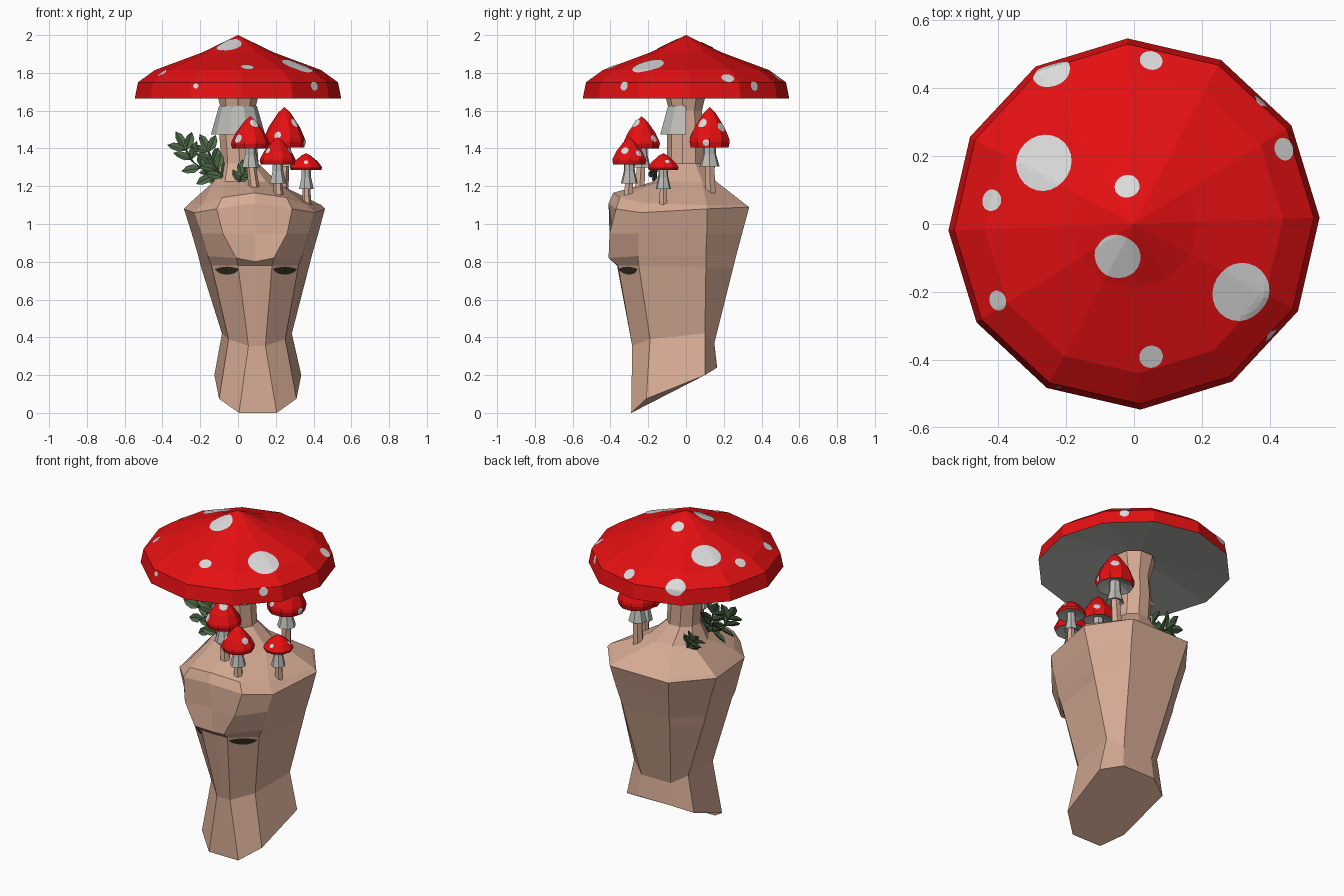
import bpy, bmesh, math, random
from math import sin, cos, pi, radians
from mathutils import Vector
from mathutils.bvhtree import BVHTree

if "Cube" in bpy.data.objects:
    bpy.data.objects.remove(bpy.data.objects["Cube"])

random.seed(4)


def material(name, rgb):
    m = bpy.data.materials.new(name)
    m.diffuse_color = (*rgb, 1)
    m.use_nodes = True
    m.node_tree.nodes["Principled BSDF"].inputs["Base Color"].default_value = m.diffuse_color
    return m


SKIN = material("tan flesh", (0.68, 0.41, 0.30))
RED = material("cap red", (0.78, 0.005, 0.006))
WHITE = material("spot white", (0.70, 0.70, 0.70))
GREY = material("gill grey", (0.50, 0.50, 0.48))
GREEN = material("leaf green", (0.07, 0.135, 0.06))
DARK = material("eye dark", (0.03, 0.024, 0.012))


def finish(name, bm, mats):
    bmesh.ops.remove_doubles(bm, verts=bm.verts, dist=1e-5)
    bmesh.ops.recalc_face_normals(bm, faces=bm.faces)
    me = bpy.data.meshes.new(name)
    bm.to_mesh(me)
    for m in mats:
        me.materials.append(m)
    bpy.context.collection.objects.link(bpy.data.objects.new(name, me))
    return BVHTree.FromBMesh(bm)


def loft(name, rings, mats, closed=True, second_from=None, ends=False):
    """Skin a list of point rings; bands from second_from use material 1."""
    bm = bmesh.new()
    vs = [[bm.verts.new(p) for p in r] for r in rings]
    n = len(rings[0])
    for i in range(len(vs) - 1):
        for j in range(n if closed else n - 1):
            k = (j + 1) % n
            f = bm.faces.new((vs[i][j], vs[i][k], vs[i + 1][k], vs[i + 1][j]))
            f.material_index = int(second_from is not None and i >= second_from)
    if ends:
        bm.faces.new(vs[0])
        bm.faces.new(vs[-1])
    return finish(name, bm, mats)


def circle(c, r, n, phase=0.0):
    return [(c[0] + r * cos(phase + 2 * pi * i / n),
             c[1] + r * sin(phase + 2 * pi * i / n), c[2]) for i in range(n)]


def spot(name, tree, origin, direction, r):
    """Thin round spot wrapped on a surface."""
    hit, nor, _, _ = tree.ray_cast(Vector(origin), Vector(direction).normalized())
    if hit is None:
        return
    u = nor.orthogonal().normalized()
    v = nor.cross(u)
    rings = []
    for k in range(6):
        ring = []
        for i in range(24):
            a = 2 * pi * i / 24
            p = hit + (u * cos(a) + v * sin(a)) * (r * k / 5)
            co, fn, _, _ = tree.find_nearest(p)
            ring.append(hit + nor * 0.003 if k == 0 else co + fn * 0.003)
        rings.append(ring)
    loft(name, rings, [WHITE])


# --- head, neck and main stem: half sections (x, y, z) mirrored about the face centre
sections = [
    (.105, [(0, -.29, 0), (.1, -.29, 0), (.205, -.21, .075), (.23, .1, .2), (.11, .165, .24)]),
    (.1, [(0, -.285, .355), (.045, -.285, .355), (.15, -.19, .39), (.185, .1, .42), (.1, .15, .37)]),
    (.09, [(0, -.365, .78), (.09, -.36, .78), (.23, -.25, .78), (.285, .105, .77), (.155, .25, .77)]),
    (.09, [(0, -.38, .80), (.1, -.41, .82), (.25, -.255, .83), (.3, .105, .83), (.16, .265, .83)]),
    (.09, [(0, -.385, .95), (.17, -.405, .95), (.285, -.25, .95), (.335, .11, .95), (.18, .297, .95)]),
    (.087, [(0, -.41, 1.11), (.2, -.37, 1.08), (.32, -.24, 1.06), (.373, .11, 1.08), (.2, .335, 1.09)]),
    (.087, [(0, -.385, 1.165), (.17, -.35, 1.14), (.27, -.21, 1.11), (.355, .11, 1.1), (.19, .32, 1.1)]),
]
rings = []
for cx, half in sections:
    rings.append([(cx + x, y, z) for x, y, z in half]
                 + [(cx - x, y, z) for x, y, z in half[:0:-1]])
for cx, r, z in [(.04, .17, 1.225), (.01, .1, 1.32), (0, .1, 1.47), (0, .09, 1.6), (0, .12, 1.72)]:
    rings.append(circle((cx, 0, z), r, 9, -pi / 2))
head = loft("head_and_stem", rings, [SKIN], ends=True)

# --- closed eyes: dark crescents laid on the face
for side, label in ((-1, "left"), (1, "right")):
    rows = [[], [], []]
    for i in range(9):
        t = i / 8
        x = .095 + side * (.088 + .13 * t)
        top = .762 + .012 * sin(pi * t)
        low = top - .042 * sin(pi * t) ** .7
        for row, z in zip(rows, (top, (top + low) / 2, low)):
            hit = head.ray_cast(Vector((x, -1, z)), Vector((0, 1, 0)))[0]
            row.append(hit + Vector((0, -.005, 0)))
    loft(label + "_eye", rows, [DARK], closed=False)

# --- large cap with grey underside
profile = [(0, 2), (.19, 1.908), (.44, 1.815), (.53, 1.75), (.547, 1.665), (.1, 1.735), (0, 1.735)]
cap = loft("large_cap", [circle((0, 0, z), r, 12, radians(2)) for r, z in profile],
           [RED, GREY], second_from=4)
for i, (x, y, r) in enumerate([(-.265, .18, .085), (-.05, -.095, .07), (.315, -.2, .088),
                               (-.02, .11, .037), (-.42, .07, .032), (.44, .22, .034),
                               (.05, .48, .034), (-.4, -.225, .03), (.05, -.39, .035),
                               (-.245, .45, .058)]):
    spot(f"large_cap_spot_{i}", cap, (x, y, 3), (0, 0, -1), r)
for i, (az, r) in enumerate([(-39, .025), (44, .026), (-115, .014)]):
    d = Vector((cos(radians(az)), sin(radians(az)), 0))
    spot(f"rim_spot_{i}", cap, d + Vector((0, 0, 1.73)), -d, r)

# --- half skirt around the front of the main stem
loft("stem_skirt", [[(r * cos(pi + pi * i / 5), r * sin(pi + pi * i / 5), z) for i in range(6)]
                    for r, z in [(.1, 1.625), (.143, 1.475), (.095, 1.49)]], [GREY], closed=False)


# --- small mushrooms
def mushroom(name, x, y, z0, z1, r, base, spots):
    h = z1 - z0
    prof = [(0, 1), (.3, .85), (.74, .5), (.97, .22), (1, .14), (.94, 0), (.3, .15), (0, .15)]
    tree = loft(name + "_cap", [circle((x, y, z0 + h * b), r * a, 10) for a, b in prof],
                [RED, GREY], second_from=5)
    s = r * .26
    loft(name + "_stem", [circle((base[0], base[1], base[2] - .03), s * 1.1, 6),
                          circle((x, y, z0 - .05), s * .9, 6),
                          circle((x, y, z0 + h * .2), s, 6)], [SKIN], ends=True)
    loft(name + "_skirt", [circle((x, y, z0 + h * .12), s * 1.15, 7),
                           circle((x, y, z0 - .035), s * 1.2, 7),
                           circle((x, y, z0 - .1), s * 1.85, 7),
                           circle((x, y, z0 - .09), s * .9, 7)], [GREY])
    for i, (az, f, q) in enumerate(spots):
        d = Vector((cos(radians(az)), sin(radians(az)), 0)) * .3
        spot(f"{name}_spot_{i}", tree, Vector((x, y, z0 + h * f)) + d, -d, q)


mushroom("mushroom_a", .065, -.235, 1.4, 1.57, .102, (.085, -.245, 1.22),
         [(-55, .78, .026), (-135, .3, .023), (45, .3, .02), (150, .6, .02)])
mushroom("mushroom_b", .245, .125, 1.405, 1.62, .112, (.235, .13, 1.17),
         [(-35, .6, .026), (50, .5, .026), (-10, .12, .018), (140, .5, .024), (-110, .3, .02)])
mushroom("mushroom_c", .21, -.3, 1.315, 1.46, .095, (.215, -.305, 1.17),
         [(-20, .5, .02), (40, .4, .018), (-140, .5, .016), (130, .4, .018)])
mushroom("mushroom_d", .36, -.12, 1.285, 1.375, .085, (.365, -.12, 1.12),
         [(20, .5, .012), (-90, .45, .012)])


# --- leafy sprigs
def sprig(name, pts, size, pairs):
    pts = [Vector(p) for p in pts]
    loft(name + "_twig", [circle(p, .006, 4) for p in pts], [GREEN], ends=True)
    bm = bmesh.new()

    def leaf(p, d, n):
        d = d.normalized()
        s = d.cross(n).normalized()
        up = s.cross(d)
        out = [(0, 0), (.35, .24), (.72, .2), (1, 0)]
        mid = [bm.verts.new(p + d * size * a) for a, _ in out]
        for sg in (1, -1):
            e = [bm.verts.new(p + d * size * a + s * size * b * sg + up * size * b * .35)
                 for a, b in out[1:3]]
            bm.faces.new((mid[0], mid[1], e[0]))
            bm.faces.new((mid[1], mid[2], e[1], e[0]))
            bm.faces.new((mid[2], mid[3], e[1]))

    for i in range(pairs):
        t = (.25 + .7 * i / max(1, pairs - 1)) * (len(pts) - 1)
        k = min(int(t), len(pts) - 2)
        p = pts[k].lerp(pts[k + 1], t - k)
        axis = (pts[k + 1] - pts[k]).normalized()
        for sg in (1, -1):
            n = Vector((random.uniform(-.5, .5), -1, random.uniform(.1, .7)))
            side = axis.cross(n).normalized()
            leaf(p, axis * .7 + side * sg * .75 + Vector((0, random.uniform(-.3, .3), 0)), n)
    leaf(pts[-1], pts[-1] - pts[-2], Vector((.3, -1, .4)))
    finish(name + "_leaves", bm, [GREEN])


sprig("sprig_long", [(-.03, -.09, 1.22), (-.16, -.07, 1.27), (-.24, -.03, 1.33), (-.28, -.02, 1.4)], .105, 4)
sprig("sprig_tall", [(-.05, -.1, 1.21), (-.11, -.07, 1.29), (-.16, -.04, 1.39)], .1, 4)
sprig("sprig_back", [(-.07, .1, 1.19), (-.1, .12, 1.24), (-.13, .13, 1.27)], .085, 3)
sprig("sprig_front", [(.0, -.16, 1.2), (.015, -.16, 1.25), (.035, -.16, 1.28)], .075, 3)
